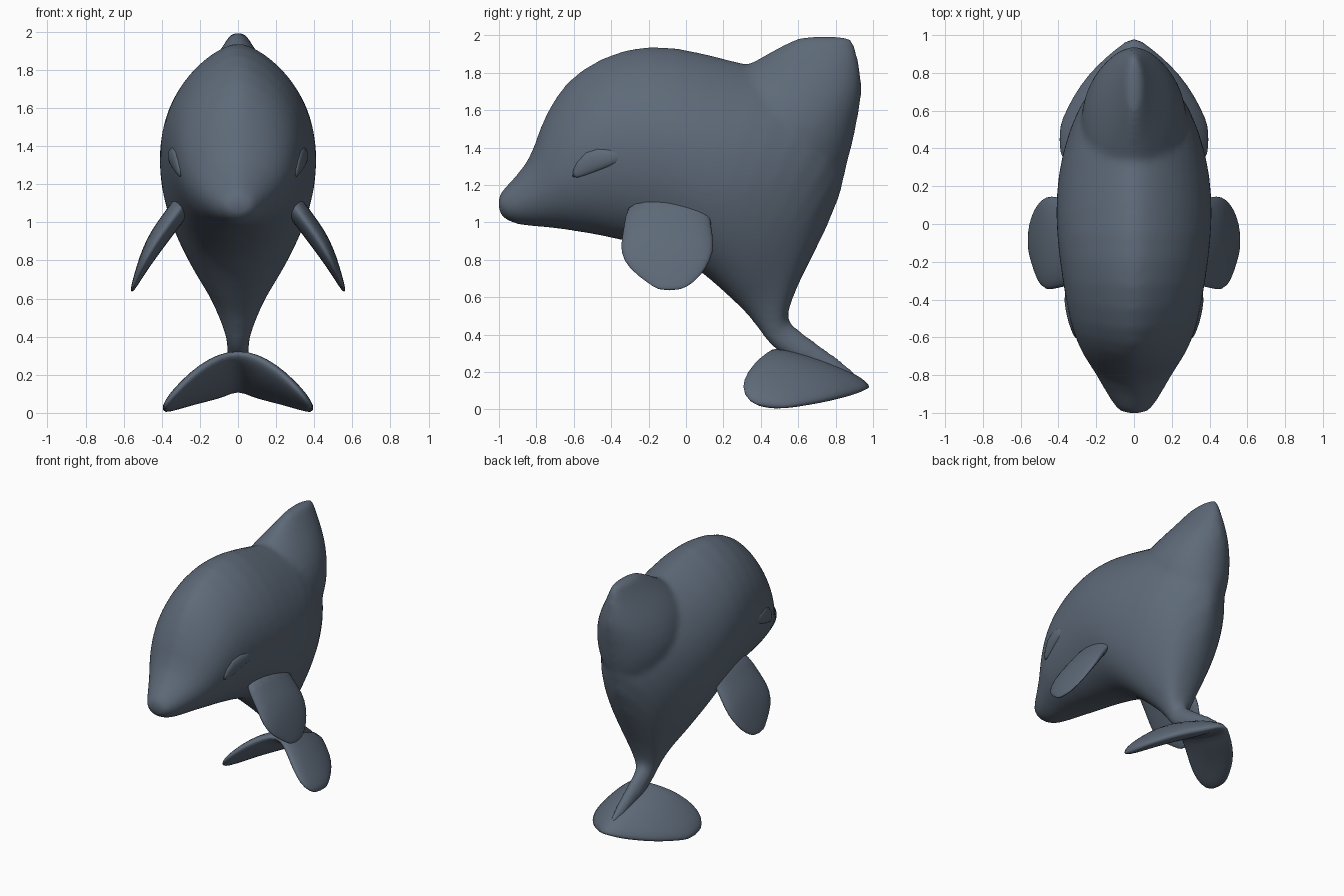
import bpy, bmesh, math
from mathutils import Vector

slate = bpy.data.materials.new("slate_grey")
slate.diffuse_color = (0.112, 0.144, 0.190, 1)


def loft(name, sections, sides=20, power=(1.0, 1.0), subdiv=1):
    """Skin oval rings. Each section: (one end, other end, half-thickness vector)."""
    bm = bmesh.new()
    rings = []
    for a, b, w in sections:
        a, b, w = Vector(a), Vector(b), Vector(w)
        ring = []
        for i in range(sides):
            t = 2 * math.pi * i / sides
            c, s = math.cos(t), math.sin(t)
            s = math.copysign(abs(s) ** power[0 if c > 0 else 1], s)
            ring.append(bm.verts.new((a + b) / 2 + (a - b) / 2 * c + w * s))
        rings.append(ring)
    for r, q in zip(rings, rings[1:]):
        for i in range(sides):
            j = (i + 1) % sides
            bm.faces.new((r[i], r[j], q[j], q[i]))
    bm.faces.new(rings[0])
    bm.faces.new(rings[-1])
    bmesh.ops.recalc_face_normals(bm, faces=bm.faces)
    me = bpy.data.meshes.new(name)
    bm.to_mesh(me)
    bm.free()
    me.materials.append(slate)
    for p in me.polygons:
        p.use_smooth = True
    ob = bpy.data.objects.new(name, me)
    bpy.context.collection.objects.link(ob)
    if subdiv:
        m = ob.modifiers.new("round", 'SUBSURF')
        m.levels = m.render_levels = subdiv
    return ob


# Body: back-line point, belly point (y, z) and half-width from snout to tail stem
body_profile = [
    ((-1.01, 1.14), (-1.01, 1.04), 0.07),
    ((-0.97, 1.19), (-0.92, 0.98), 0.12),
    ((-0.83, 1.33), (-0.73, 0.975), 0.21),
    ((-0.79, 1.50), (-0.56, 0.945), 0.28),
    ((-0.70, 1.68), (-0.47, 0.93), 0.32),
    ((-0.58, 1.82), (-0.39, 0.91), 0.35),
    ((-0.33, 1.945), (-0.25, 0.88), 0.385),
    ((-0.06, 1.955), (-0.08, 0.83), 0.415),
    ((0.27, 1.86), (0.04, 0.76), 0.42),
    ((0.57, 1.80), (0.15, 0.67), 0.39),
    ((0.84, 1.66), (0.25, 0.575), 0.32),
    ((0.90, 1.33), (0.31, 0.52), 0.23),
    ((0.76, 0.97), (0.37, 0.45), 0.15),
    ((0.60, 0.68), (0.42, 0.38), 0.095),
    ((0.53, 0.49), (0.46, 0.33), 0.065),
    ((0.56, 0.46), (0.52, 0.29), 0.06),
    ((0.72, 0.34), (0.66, 0.20), 0.055),
    ((0.95, 0.18), (0.92, 0.12), 0.025),
]
body = loft("body", [((0, *a), (0, *b), (w, 0, 0)) for a, b, w in body_profile], 24, (1.35, 0.92))

# Dorsal fin: thick wedge, (z, front y, back y, half-width)
fin_profile = [
    (1.00, 0.30, 0.70, 0.10), (1.20, 0.25, 0.82, 0.20), (1.36, 0.20, 0.885, 0.27),
    (1.52, 0.15, 0.915, 0.295), (1.68, 0.12, 0.95, 0.25),
    (1.80, 0.25, 0.94, 0.17), (1.90, 0.43, 0.92, 0.095), (1.975, 0.56, 0.90, 0.05),
    (1.998, 0.63, 0.87, 0.03),
]
fin = loft("dorsal_fin", [((0, f, z), (0, b, z), (w, 0, 0)) for z, f, b, w in fin_profile])

# Fuse the fin into the body so it blends smoothly
bpy.context.view_layer.update()
dg = bpy.context.evaluated_depsgraph_get()
bm = bmesh.new()
for ob in (body, fin):
    me = bpy.data.meshes.new_from_object(ob.evaluated_get(dg))
    bm.from_mesh(me)
    bpy.data.meshes.remove(me)
bm.to_mesh(body.data)
bm.free()
body.modifiers.clear()
bpy.data.objects.remove(fin)
rm = body.modifiers.new("fuse", 'REMESH')
rm.mode, rm.voxel_size, rm.use_smooth_shade = 'VOXEL', 0.018, True
sm = body.modifiers.new("blend", 'SMOOTH')
sm.factor, sm.iterations = 0.5, 14

# Flippers: (x, z, front y, back y, half-thickness), hanging outward and down
flipper_profile = [
    (0.27, 1.12, -0.31, 0.14, 0.06), (0.335, 1.03, -0.33, 0.13, 0.055),
    (0.41, 0.93, -0.345, 0.15, 0.055), (0.465, 0.84, -0.36, 0.155, 0.045),
    (0.51, 0.75, -0.31, 0.11, 0.03), (0.54, 0.68, -0.21, 0.05, 0.018),
    (0.56, 0.635, -0.15, -0.03, 0.008),
]
for side, label in ((1, "right"), (-1, "left")):
    loft(label + "_flipper", [((side * x, f, z), (side * x, b, z),
         (side * t * 0.8, 0, t * 0.6)) for x, z, f, b, t in flipper_profile], 16)
    # Low raised brow behind each eye
    loft(label + "_brow", [((side * 0.30, -0.62, 1.25), (side * 0.30, -0.60, 1.23), (side * 0.01, 0, 0)),
         ((side * 0.325, -0.55, 1.40), (side * 0.325, -0.50, 1.26), (side * 0.025, 0, 0)),
         ((side * 0.35, -0.40, 1.40), (side * 0.35, -0.40, 1.30), (side * 0.025, 0, 0)),
         ((side * 0.35, -0.34, 1.37), (side * 0.35, -0.34, 1.33), (side * 0.01, 0, 0))], 12)

# Flukes: (x, front (y, z), back (y, z), half-thickness), swept forward and drooping
fluke_profile = [
    (0.0, (0.46, 0.32), (1.01, 0.13), 0.05), (0.09, (0.42, 0.30), (0.935, 0.09), 0.055),
    (0.19, (0.35, 0.24), (0.85, 0.07), 0.055), (0.28, (0.30, 0.16), (0.745, 0.045), 0.045),
    (0.35, (0.30, 0.085), (0.62, 0.025), 0.035), (0.395, (0.37, 0.02), (0.52, 0.01), 0.015),
]
both = [(-1, s) for s in fluke_profile[:0:-1]] + [(1, s) for s in fluke_profile]
loft("tail_flukes", [((d * x, *f), (d * x, *b), (d * t * 0.45 if x else 0, t * 0.25, t))
     for d, (x, f, b, t) in both], 16)
